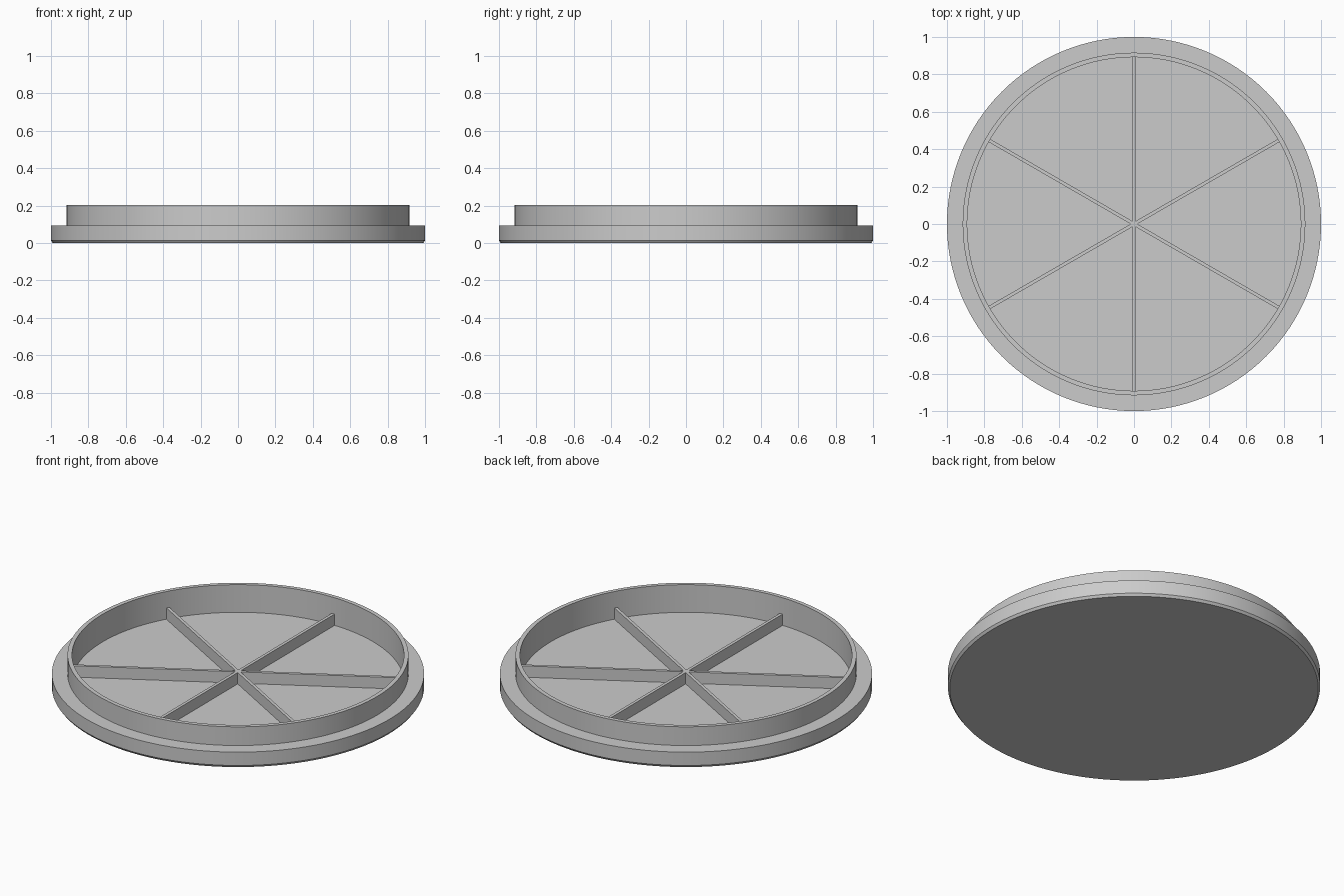
import bpy
import bmesh
from math import sin, cos, pi

old = bpy.data.objects.get("Cube")
if old:
    bpy.data.objects.remove(old, do_unlink=True)

SEGMENTS = 128
FLOOR, RIB_TOP, RIB_WIDTH = 0.04, 0.107, 0.018

grey = bpy.data.materials.new("plain grey")
grey.use_nodes = True
colour = (0.6, 0.6, 0.6, 1)
grey.diffuse_color = colour
grey.node_tree.nodes["Principled BSDF"].inputs["Base Color"].default_value = colour


def finish(name, bm):
    bmesh.ops.recalc_face_normals(bm, faces=bm.faces)
    mesh = bpy.data.meshes.new(name)
    bm.to_mesh(mesh)
    bm.free()
    mesh.materials.append(grey)
    obj = bpy.data.objects.new(name, mesh)
    bpy.context.collection.objects.link(obj)
    return obj


def lathe(name, profile):
    """Stack of rings closed by a disc at each end."""
    bm = bmesh.new()
    rings = []
    for r, z in profile:
        rings.append([bm.verts.new((r * cos(2 * pi * i / SEGMENTS), r * sin(2 * pi * i / SEGMENTS), z))
                      for i in range(SEGMENTS)])
    for low, high in zip(rings, rings[1:]):
        for i in range(SEGMENTS):
            j = (i + 1) % SEGMENTS
            bm.faces.new((low[i], low[j], high[j], high[i]))
    bm.faces.new(rings[0])
    bm.faces.new(rings[-1])
    return finish(name, bm)


# Lid: chamfered base, wide shelf, raised wall and sunken floor
lid = lathe("lid", [(0.99, 0), (1, 0.014), (1, 0.093), (0.916, 0.093),
                    (0.916, 0.204), (0.892, 0.204), (0.892, FLOOR)])
bpy.ops.object.select_all(action="DESELECT")
bpy.context.view_layer.objects.active = lid
lid.select_set(True)
bpy.ops.object.shade_smooth_by_angle(angle=pi / 6)

# Ribs: one six-armed star, raised from the floor
bm = bmesh.new()
outline = []
for k in range(6):
    a = pi / 6 + k * pi / 3
    for along, side in ((0.896, -1), (0.896, 1)):
        s = side * RIB_WIDTH / 2
        outline.append(bm.verts.new((along * cos(a) - s * sin(a), along * sin(a) + s * cos(a), FLOOR)))
    inner = a + pi / 6
    outline.append(bm.verts.new((RIB_WIDTH * cos(inner), RIB_WIDTH * sin(inner), FLOOR)))
star = bm.faces.new(outline)
raised = bmesh.ops.extrude_face_region(bm, geom=[star], use_keep_orig=True)
top = [v for v in raised["geom"] if isinstance(v, bmesh.types.BMVert)]
bmesh.ops.translate(bm, verts=top, vec=(0, 0, RIB_TOP - FLOOR))
finish("stiffening_ribs", bm)
